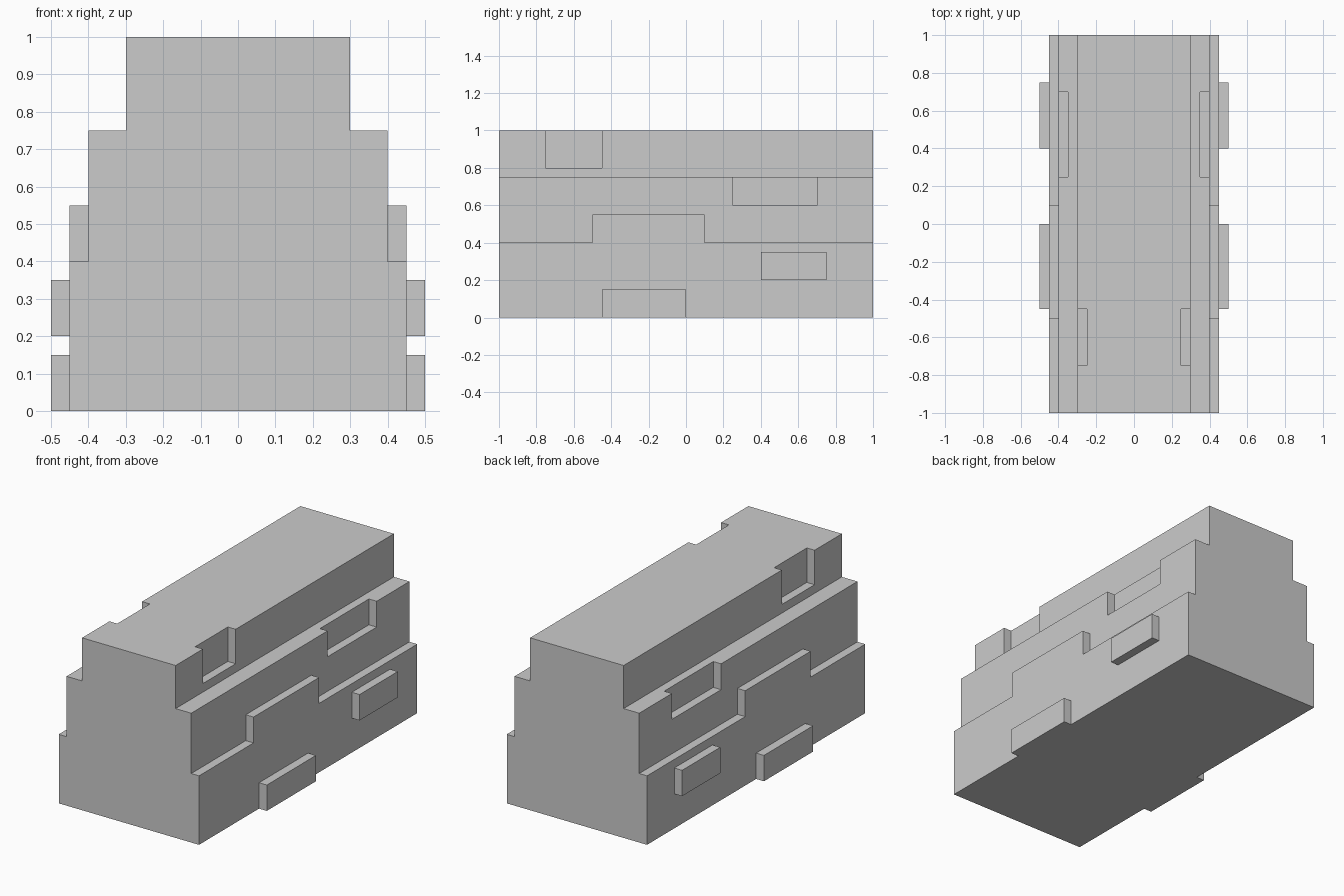
import bpy, bmesh
from mathutils import Matrix

if "Cube" in bpy.data.objects:
    bpy.data.objects.remove(bpy.data.objects["Cube"])


def make_object(name, bm):
    bmesh.ops.recalc_face_normals(bm, faces=bm.faces)
    mesh = bpy.data.meshes.new(name)
    bm.to_mesh(mesh)
    bm.free()
    obj = bpy.data.objects.new(name, mesh)
    bpy.context.collection.objects.link(obj)
    return obj


def mirrored_boxes(name, boxes):
    """Boxes (x0, x1, y0, y1, z0, z1), repeated on both sides."""
    bm = bmesh.new()
    for x0, x1, y0, y1, z0, z1 in boxes:
        for side in (1, -1):
            place = Matrix.Translation((side * (x0 + x1) / 2, (y0 + y1) / 2, (z0 + z1) / 2))
            size = Matrix.Diagonal((x1 - x0, y1 - y0, z1 - z0, 1))
            bmesh.ops.create_cube(bm, size=1, matrix=place @ size)
    return make_object(name, bm)


# Stepped wall: half profile mirrored, then extruded along y
half = [(0.45, 0), (0.45, 0.4), (0.4, 0.4), (0.4, 0.75), (0.3, 0.75), (0.3, 1)]
outline = half + [(-x, z) for x, z in reversed(half)]
bm = bmesh.new()
end = bm.faces.new([bm.verts.new((x, -1, z)) for x, z in outline])
grown = bmesh.ops.extrude_face_region(bm, geom=[end], use_keep_orig=True)["geom"]
bmesh.ops.translate(bm, vec=(0, 2, 0), verts=[v for v in grown if isinstance(v, bmesh.types.BMVert)])
wall = make_object("stepped_wall", bm)

# Raised blocks, sunk into the wall so they merge
blocks = mirrored_boxes("raised_blocks", [
    (0.33, 0.50, -0.45, 0.00, 0.00, 0.15),
    (0.33, 0.50, 0.40, 0.75, 0.20, 0.35),
    (0.30, 0.45, -0.50, 0.10, 0.30, 0.55),
])

# Notches missing from the upper steps
notches = mirrored_boxes("notch_cutters", [
    (0.35, 0.48, 0.25, 0.70, 0.60, 0.85),
    (0.25, 0.36, -0.75, -0.45, 0.80, 1.10),
])

for helper, operation in ((blocks, 'UNION'), (notches, 'DIFFERENCE')):
    mod = wall.modifiers.new(helper.name, 'BOOLEAN')
    mod.operation = operation
    mod.solver = 'EXACT'
    mod.use_self = True
    mod.object = helper

# Bake the booleans and remove the helpers
bpy.context.view_layer.objects.active = wall
for mod in list(wall.modifiers):
    bpy.ops.object.modifier_apply(modifier=mod.name)
for helper in (blocks, notches):
    bpy.data.objects.remove(helper)
